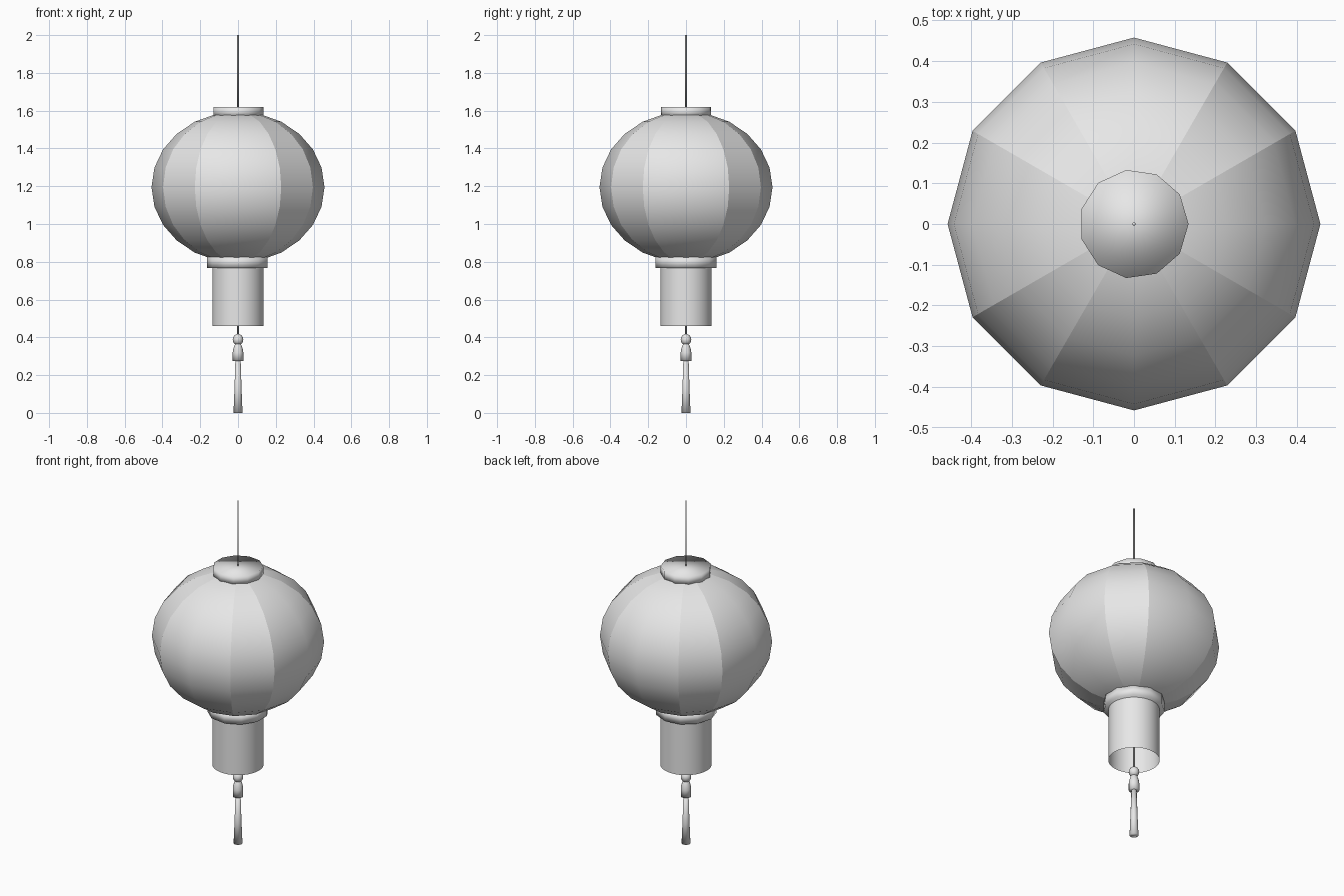
import bpy
import bmesh
from math import cos, sin, pi, radians, atan2

cube = bpy.data.objects.get("Cube")
if cube:
    bpy.data.objects.remove(cube, do_unlink=True)

# One plain grey for the whole lantern
GREY = (0.8, 0.8, 0.8, 1.0)
grey = bpy.data.materials.new("plain_grey")
grey.use_nodes = True
grey.diffuse_color = GREY
grey.node_tree.nodes["Principled BSDF"].inputs["Base Color"].default_value = GREY


def lathe(name, profile, sides, turn=0.0, caps=True, crease=None, angle=30):
    """Turn a bottom-to-top list of (radius, height) around the z axis."""
    bm = bmesh.new()
    rings = []
    for r, z in profile:
        if r == 0:
            rings.append([bm.verts.new((0, 0, z))] * sides)
        else:
            steps = [turn + 2 * pi * i / sides for i in range(sides)]
            rings.append([bm.verts.new((r * cos(a), r * sin(a), z)) for a in steps])
    for low, high in zip(rings, rings[1:]):
        for i in range(sides):
            j = (i + 1) % sides
            corners = dict.fromkeys((low[i], low[j], high[j], high[i]))
            bm.faces.new(list(corners))
    if caps:
        if profile[0][0]:
            bm.faces.new(rings[0][::-1])
        if profile[-1][0]:
            bm.faces.new(rings[-1])
    for face in bm.faces:
        face.smooth = True
    for edge in bm.edges:
        if crease:
            edge.smooth = not crease(edge)
        elif len(edge.link_faces) == 2:
            edge.smooth = edge.calc_face_angle() < radians(angle)
    mesh = bpy.data.meshes.new(name)
    bm.to_mesh(mesh)
    bm.free()
    mesh.materials.append(grey)
    obj = bpy.data.objects.new(name, mesh)
    bpy.context.collection.objects.link(obj)
    return obj


def is_rib(edge):
    """Sharp ribs run up the shade, except the four facing the axes."""
    a, b = (v.co for v in edge.verts)
    if abs(a.z - b.z) < 0.001:
        return False
    outer = a if a.xy.length > b.xy.length else b
    return round(atan2(outer.y, outer.x) / (pi / 6)) % 3 != 0


# Paper shade: twelve panels, smooth from bottom to top
shade = []
for k in range(-6, 7):
    lat = k * pi / 12
    radius = 0 if abs(k) == 6 else 0.458 * cos(lat)
    shade.append((radius, 1.195 + 0.4 * sin(lat)))
lathe("paper_shade", shade, 12, crease=is_rib)

# Collars above and below the shade
lathe("top_cap", [(0.134, 1.568), (0.134, 1.62)], 11)
lathe("bottom_collar", [(0.163, 0.768), (0.163, 0.825)], 11, turn=pi)

# Open sleeve hanging under the collar
lathe("hanging_sleeve", [(0.136, 0.46), (0.136, 0.775)], 40, caps=False)

# Cords
lathe("hanging_cord", [(0.004, 1.61), (0.004, 2.0)], 8, angle=50)
lathe("tassel_cord", [(0.004, 0.4), (0.004, 0.775)], 8, angle=50)

# Tassel: bead, binding and skirt
bead = []
for k in range(-4, 5):
    lat = k * pi / 8
    bead.append((0 if abs(k) == 4 else 0.028 * cos(lat), 0.388 + 0.03 * sin(lat)))
lathe("tassel_bead", bead, 16)
lathe("tassel_binding",
      [(0.028, 0.275), (0.028, 0.32), (0.025, 0.338), (0.019, 0.358), (0.012, 0.368)],
      16, angle=40)
lathe("tassel_skirt", [(0.024, 0.0), (0.019, 0.12), (0.014, 0.28)], 16)
